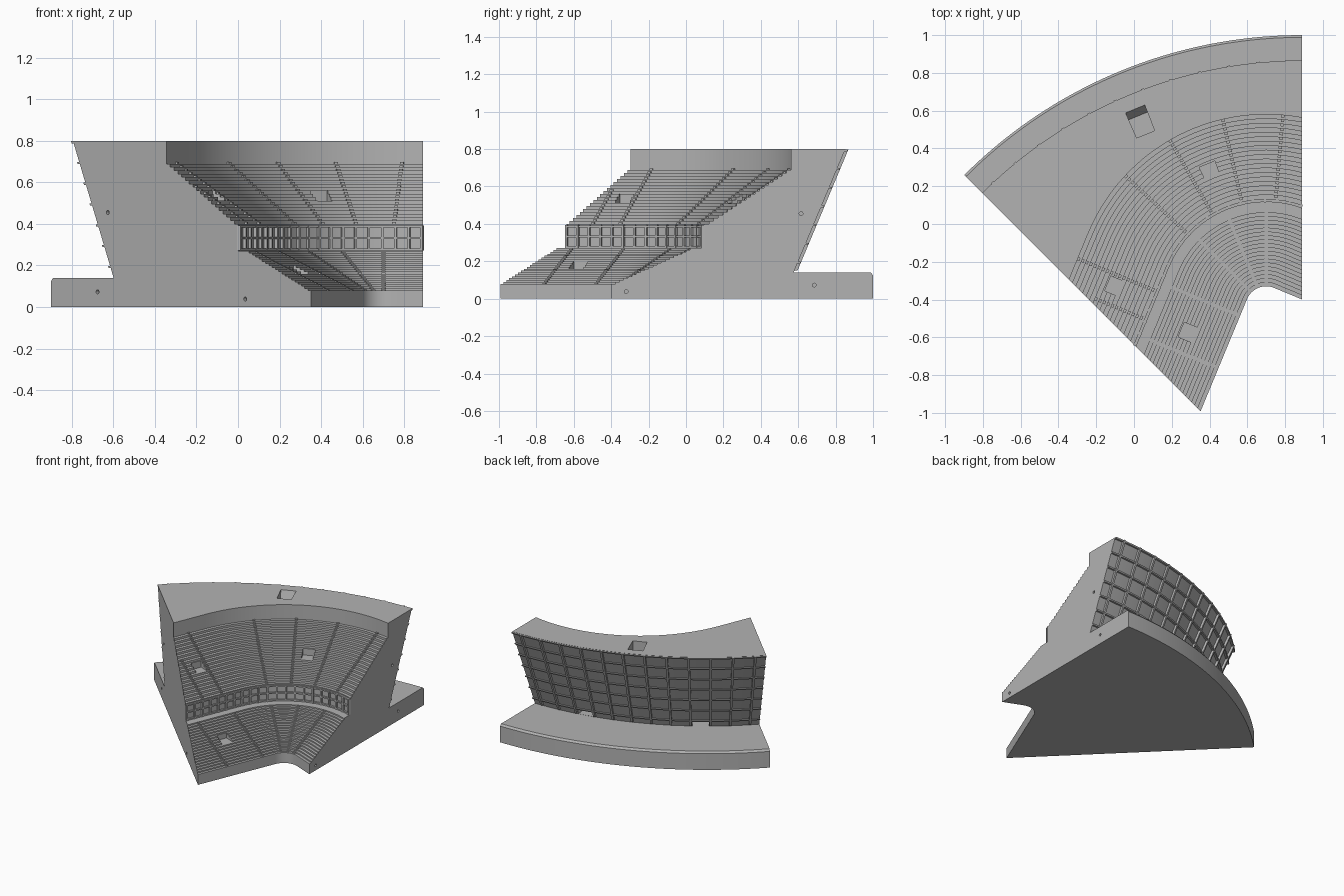
import bpy, bmesh
from math import cos, sin, radians, degrees, pi
from mathutils import Matrix, Vector

cube = bpy.data.objects.get("Cube")
if cube:
    bpy.data.objects.remove(cube, do_unlink=True)

APEX = Vector((0.89, -1.53))     # centre of the outer facade arcs
CORNER = Vector((0.70, -0.44))   # centre of the rounded seating corner
A0, A1 = 90, 135                 # wedge limits, in degrees about the apex

grey = bpy.data.materials.new("concrete_grey")
grey.use_nodes = True
COLOUR = (0.45, 0.45, 0.45, 1)
grey.diffuse_color = COLOUR
grey.node_tree.nodes["Principled BSDF"].inputs["Base Color"].default_value = COLOUR


def facade_point(r, a):
    return APEX + r * Vector((cos(radians(a)), sin(radians(a))))


def bowl_point(d, k):
    """Offset d from the corner: k is an angle on the bend, hundredths of length beyond it."""
    a = min(max(k, 67.5), 157.5)
    n = Vector((cos(radians(a)), sin(radians(a))))
    return CORNER + d * n + (k - a) / 100 * Vector((-n.y, n.x))


def loft(bm, profile, stations, point):
    """Sweep a closed (offset, height) profile through stations, with end caps."""
    rings = [[bm.verts.new((*point(d, s), z)) for d, z in profile] for s in stations]
    n = len(profile)
    for a, b in zip(rings, rings[1:]):
        for i in range(n):
            j = (i + 1) % n
            bm.faces.new((a[i], a[j], b[j], b[i]))
    bm.faces.new(rings[0][::-1])
    bm.faces.new(rings[-1])


def span(a, b, n):
    return [a + (b - a) * i / n for i in range(n + 1)]


def rect(d0, d1, z0, z1):
    return [(d0, z0), (d1, z0), (d1, z1), (d0, z1)]


def finish(bm, name):
    bmesh.ops.recalc_face_normals(bm, faces=bm.faces)
    me = bpy.data.meshes.new(name)
    bm.to_mesh(me)
    bm.free()
    me.materials.append(grey)
    ob = bpy.data.objects.new(name, me)
    bpy.context.collection.objects.link(ob)
    return ob


def boolean(ob, tool, op):
    mod = ob.modifiers.new("cut", 'BOOLEAN')
    mod.operation, mod.solver, mod.object = op, 'EXACT', tool
    bpy.context.view_layer.objects.active = ob
    bpy.ops.object.modifier_apply(modifier=mod.name)
    bpy.data.objects.remove(tool, do_unlink=True)


def tier(d0, z0, d1, z1, rows):
    """Stepped seating rows as profile points."""
    ds, zs = span(d0, d1, rows), span(z0, z1, rows)
    pts = [(d0, z0)]
    for i in range(rows):
        pts += [(ds[i + 1], zs[i]), (ds[i + 1], zs[i + 1])]
    return pts


def wall_r(z):
    return 2.105 + (z - 0.14) * 0.42


# Seating bowl: both tiers, fascia wall and roof, swept round the corner
LOWER = (0.11, 0.08, 0.50, 0.27, 19)
UPPER = (0.57, 0.40, 1.02, 0.705, 19)
bowl = tier(*LOWER) + [(0.57, 0.27)] + tier(*UPPER)
bowl += [(1.02, 0.8), (2.2, 0.8), (2.2, -0.1), (0.11, -0.1)]
bm = bmesh.new()
loft(bm, bowl, [-20] + span(67.5, 157.5, 36) + [270], bowl_point)
stand = finish(bm, "stand")

# Wedge with the podium and leaning back wall trims the bowl
bm = bmesh.new()
wedge = [(0.3, 0), (2.53, 0), (2.53, 0.125), (2.518, 0.14),
         (wall_r(0.14), 0.14), (wall_r(1), 1), (0.3, 1)]
loft(bm, wedge, span(A0, A1, 48), facade_point)
boolean(stand, finish(bm, "wedge"), 'INTERSECT')

# Openings: seating entrances, roof hatch, rear doors and dowel holes
bm = bmesh.new()
for d, floor, k, half in ((0.777, 0.51, 112.5, 3.1), (0.78, 0.51, 178, 4.2),
                          (0.327, 0.16, 185.7, 4.2)):
    loft(bm, rect(d - 0.043, d + 0.043, floor, floor + 0.15),
         (k - half, k + half), bowl_point)
hatch = [(2.17, 0.7), (2.275, 0.7), (2.315, 0.8), (2.315, 0.85), (2.17, 0.85)]
loft(bm, hatch, (111.1, 113.8), facade_point)
for a in (101.25, 123.75):
    loft(bm, rect(2.02, 2.3, 0.141, 0.185), span(a - 1.6, a + 1.6, 4), facade_point)
for a in (A0, A1):
    for r, z in ((1.21, 0.038), (2.215, 0.073), (2.145, 0.455)):
        p = facade_point(r, a)
        place = (Matrix.Translation((p.x, p.y, z)) @ Matrix.Rotation(radians(a), 4, 'Z')
                 @ Matrix.Rotation(pi / 2, 4, 'X'))
        bmesh.ops.create_cone(bm, cap_ends=True, segments=16, radius1=0.01,
                              radius2=0.01, depth=0.06, matrix=place)
boolean(stand, finish(bm, "openings"), 'DIFFERENCE')

# Fascia grid between the tiers
bm = bmesh.new()
K0, K1 = 70.3, 203
for z in (0.272, 0.328, 0.382):
    loft(bm, rect(0.556, 0.575, z, z + 0.01),
         [K0] + span(73, 157.5, 30) + [K1], bowl_point)
for k in span(K0 + 0.6, K1 - 0.6, 20):
    loft(bm, rect(0.555, 0.575, 0.271, 0.393), (k - 0.6, k + 0.6), bowl_point)
finish(bm, "fascia_grid")


# Aisle half-steps on the rows
def aisles(name, t, tracks):
    d0, z0, d1, z1, rows = t
    run, rise = (d1 - d0) / rows, (z1 - z0) / rows
    bm = bmesh.new()
    for k in tracks:
        for i in range(1, rows + 1):
            d, z = d0 + i * run, z0 + (i - 1) * rise
            half = degrees(0.009 / d) if k < 157.5 else 0.9
            p = bowl_point(d, k)
            if p.x < 0.87 and p.x + p.y > -0.61:
                loft(bm, rect(d - run / 2, d + 0.002, z - 0.002, z + rise / 2),
                     (k - half, k + half), bowl_point)
    finish(bm, name)


aisles("lower_aisles", LOWER, (90, 113, 135, 167, 197))
aisles("upper_aisles", UPPER, (85, 103, 120, 137, 172, 188))

# Back wall ribs
bm = bmesh.new()


def rib(z0, z1, proud, angles):
    loft(bm, [(wall_r(z0) - 0.01, z0), (wall_r(z0) + proud, z0),
              (wall_r(z1) + proud, z1), (wall_r(z1) - 0.01, z1)], angles, facade_point)


for i in range(12):
    a = A0 + (A1 - A0) * (i + 0.5) / 12
    rib(0.15, 0.799, 0.018, (a - 0.2, a + 0.2))
for i in range(7):
    z = 0.188 + 0.1 * i
    rib(z, z + 0.01, 0.014, span(A0, A1, 48))
finish(bm, "back_wall_ribs")

# Smooth the curved stand, keeping its edges crisp
bpy.ops.object.select_all(action='DESELECT')
stand.select_set(True)
bpy.context.view_layer.objects.active = stand
bpy.ops.object.shade_smooth_by_angle(angle=radians(25))
